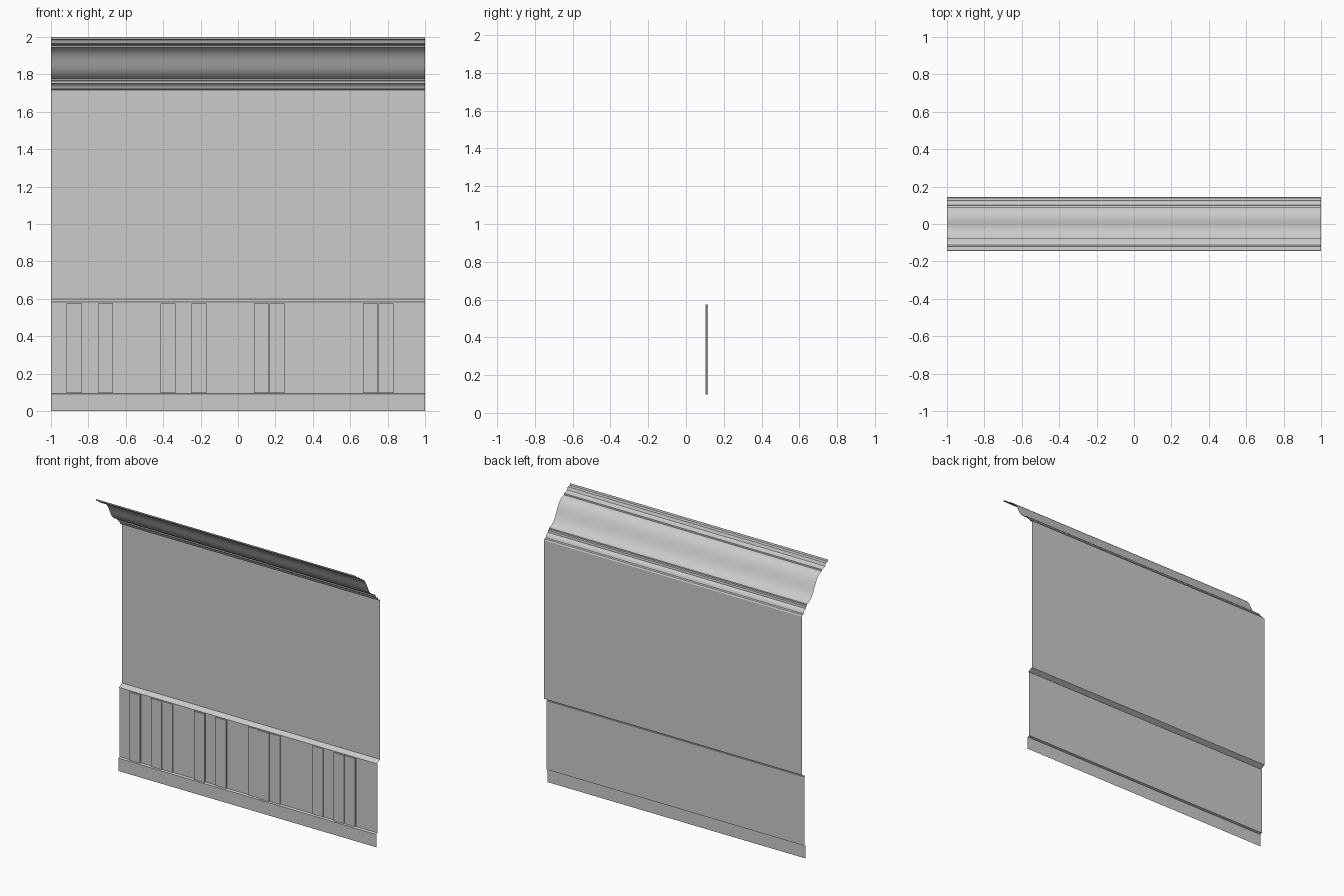
import bpy
import bmesh
import math

cube = bpy.data.objects.get("Cube")
if cube:
    bpy.data.objects.remove(cube, do_unlink=True)

HALF = 1.0            # half of the wall length
PLANKS = 24           # plank slots along the wainscot
WALL_Y, PANEL_Y, BASE_Y = 0.145, 0.118, 0.103
PANEL_LOW, PANEL_TOP = 0.095, 0.577

grey = bpy.data.materials.new("plain grey")
grey.use_nodes = True
colour = (0.6, 0.6, 0.6, 1)
grey.diffuse_color = colour
grey.node_tree.nodes["Principled BSDF"].inputs["Base Color"].default_value = colour


def finish(name, bm):
    mesh = bpy.data.meshes.new(name)
    bm.to_mesh(mesh)
    bm.free()
    mesh.materials.append(grey)
    obj = bpy.data.objects.new(name, mesh)
    bpy.context.collection.objects.link(obj)
    return obj


def sweep(name, profile):
    """Open sheet: a (y, z) profile, listed upwards, swept along x."""
    bm = bmesh.new()
    rows = [[bm.verts.new((x, y, z)) for x in (-HALF, HALF)] for y, z in profile]
    for low, high in zip(rows, rows[1:]):
        bm.faces.new((low[0], low[1], high[1], high[0]))
    return finish(name, bm)


# Flat wall, wainscot backing and trims
sweep("upper_wall", [(WALL_Y, 0.6), (WALL_Y, 1.71)])
sweep("chair_rail", [(PANEL_Y, PANEL_TOP), (BASE_Y + 0.008, PANEL_TOP),
                     (BASE_Y + 0.008, PANEL_TOP + 0.005), (WALL_Y, 0.6)])
sweep("wainscot_panel", [(PANEL_Y, PANEL_LOW), (PANEL_Y, PANEL_TOP)])
sweep("baseboard", [(BASE_Y, 0), (BASE_Y, 0.09), (PANEL_Y, PANEL_LOW)])

# Raised planks, each with its own small projection
width = 2 * HALF / PLANKS
raised = (1, 3, 4, 7, 9, 12, 13, 14, 18, 20, 21)
for n, slot in enumerate(raised):
    depth = 0.013 - 0.003 * (n % 3)
    bm = bmesh.new()
    bmesh.ops.create_cube(bm, size=1)
    bmesh.ops.scale(bm, verts=bm.verts,
                    vec=(width - 0.002, depth, PANEL_TOP - PANEL_LOW - 0.004))
    bmesh.ops.translate(bm, verts=bm.verts,
                        vec=(-HALF + (slot + 0.5) * width,
                             PANEL_Y - depth / 2 - 0.0005,
                             (PANEL_LOW + PANEL_TOP) / 2))
    finish("raised_plank_%d" % (n + 1), bm)

# Crown moulding: lower beads, S-curved cove, upper beads
lower = [(WALL_Y, 1.71), (0.14, 1.72), (0.126, 1.722), (0.122, 1.735),
         (0.114, 1.745), (0.102, 1.75), (0.1, 1.765), (0.088, 1.767), (0.088, 1.776)]
upper = [(-0.077, 1.955), (-0.098, 1.958), (-0.112, 1.966), (-0.12, 1.985),
         (-0.142, 1.987), (-WALL_Y, 2.0)]
(y0, z0), (y1, z1) = lower[-1], (-0.077, 1.945)
cove = []
for i in range(25):
    a = math.pi * i / 24
    t = (1 - math.cos(a)) / 2
    s = t + 0.13 * math.sin(2 * a)
    cove.append((y0 + (y1 - y0) * s, z0 + (z1 - z0) * t))
crown = sweep("crown_moulding", lower + cove[1:] + upper)

bpy.ops.object.select_all(action="DESELECT")
crown.select_set(True)
bpy.context.view_layer.objects.active = crown
bpy.ops.object.shade_smooth_by_angle(angle=math.radians(30))
